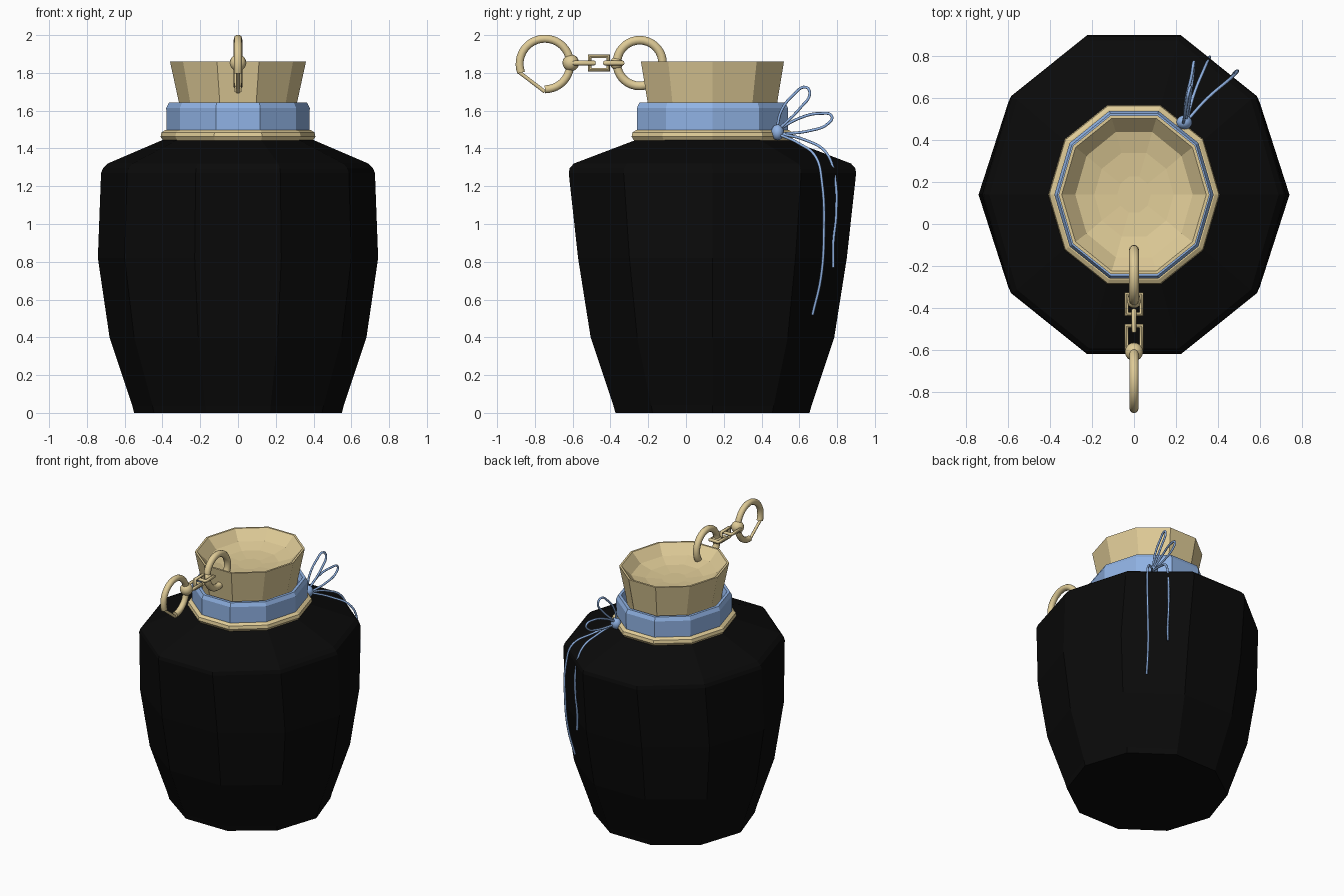
import bpy, bmesh, math
from mathutils import Vector

if "Cube" in bpy.data.objects:
    bpy.data.objects.remove(bpy.data.objects["Cube"])

CY = 0.14  # centre line of the jar in y


def material(name, rgb):
    m = bpy.data.materials.new(name)
    m.diffuse_color = (*rgb, 1)
    m.use_nodes = True
    m.node_tree.nodes["Principled BSDF"].inputs["Base Color"].default_value = m.diffuse_color
    return m


BLACK = material("black_glaze", (0.003, 0.003, 0.003))
GOLD = material("pale_gold", (0.74, 0.60, 0.31))
BLUE = material("blue_cloth", (0.28, 0.45, 0.78))


def lathe(name, rings, mat, closed=False):
    """Ten-sided shell through rings of (x radius, y radius, z)."""
    bm = bmesh.new()
    n = 10
    loops = []
    for rx, ry, z in rings:
        loops.append([bm.verts.new((rx * math.cos(math.tau * i / n),
                                    CY + ry * math.sin(math.tau * i / n), z))
                      for i in range(n)])
    pairs = list(zip(loops, loops[1:]))
    if closed:
        pairs.append((loops[-1], loops[0]))
    else:
        bm.faces.new(loops[0][::-1])
        bm.faces.new(loops[-1])
    for a, b in pairs:
        for i in range(n):
            j = (i + 1) % n
            bm.faces.new((a[i], a[j], b[j], b[i]))
    bmesh.ops.recalc_face_normals(bm, faces=bm.faces)
    me = bpy.data.meshes.new(name)
    bm.to_mesh(me)
    bm.free()
    me.materials.append(mat)
    ob = bpy.data.objects.new(name, me)
    bpy.context.collection.objects.link(ob)
    return ob


def tube(name, pts, radius, mat, cyclic=False, smooth_path=False, res=3):
    """Round tube along a path, turned into a mesh."""
    cu = bpy.data.curves.new(name, 'CURVE')
    cu.dimensions = '3D'
    cu.bevel_depth = radius
    cu.bevel_resolution = res
    cu.use_fill_caps = True
    if smooth_path:
        sp = cu.splines.new('BEZIER')
        sp.bezier_points.add(len(pts) - 1)
        for bp, p in zip(sp.bezier_points, pts):
            bp.co = p
            bp.handle_left_type = bp.handle_right_type = 'AUTO'
        sp.resolution_u = 6
    else:
        sp = cu.splines.new('POLY')
        sp.points.add(len(pts) - 1)
        for q, p in zip(sp.points, pts):
            q.co = (*p, 1)
    sp.use_cyclic_u = cyclic
    cu.materials.append(mat)
    ob = bpy.data.objects.new(name, cu)
    bpy.context.collection.objects.link(ob)
    bpy.ops.object.select_all(action='DESELECT')
    ob.select_set(True)
    bpy.context.view_layer.objects.active = ob
    bpy.ops.object.convert(target='MESH')
    bpy.ops.object.shade_smooth_by_angle(angle=math.radians(50))
    return ob


def ball(name, loc, r, mat, scale=(1, 1, 1)):
    bpy.ops.mesh.primitive_uv_sphere_add(segments=16, ring_count=10, radius=r, location=loc)
    ob = bpy.context.object
    ob.name = name
    ob.scale = scale
    ob.data.materials.append(mat)
    bpy.ops.object.shade_smooth_by_angle(angle=math.radians(40))


def arc(cy, cz, r, a0, a1, n):
    """Points on an arc in the x = 0 plane, angles in degrees from +y."""
    return [(0, cy + r * math.cos(math.radians(a0 + (a1 - a0) * i / n)),
             cz + r * math.sin(math.radians(a0 + (a1 - a0) * i / n))) for i in range(n + 1)]


# Jar body
lathe("jar_body", [(0.55, 0.54, 0), (0.56, 0.552, 0.04), (0.68, 0.678, 0.4),
                   (0.742, 0.748, 0.82), (0.725, 0.80, 1.27), (0.715, 0.795, 1.295),
                   (0.69, 0.772, 1.32), (0.41, 0.44, 1.44), (0.36, 0.38, 1.46)], BLACK)

# Gold collar, cloth band and stopper
lathe("gold_collar", [(0.36, 0.39, 1.44), (0.395, 0.435, 1.44), (0.41, 0.45, 1.462),
                      (0.405, 0.445, 1.485), (0.385, 0.425, 1.497), (0.36, 0.39, 1.497)],
      GOLD, closed=True)
lathe("cloth_band", [(0.34, 0.38, 1.49), (0.378, 0.42, 1.49), (0.38, 0.42, 1.615),
                     (0.366, 0.407, 1.642), (0.345, 0.385, 1.642), (0.33, 0.37, 1.60)],
      BLUE, closed=True)
lathe("stopper", [(0.29, 0.335, 1.48), (0.312, 0.36, 1.64), (0.36, 0.398, 1.86),
                  (0.345, 0.383, 1.86), (0.28, 0.315, 1.79), (0.19, 0.21, 1.765),
                  (0.08, 0.09, 1.755)], GOLD)

# Ring through the stopper wall
tube("stopper_ring", arc(-0.245, 1.852, 0.121, 0, 350, 35), 0.024, GOLD, cyclic=True)
ball("ring_bead", (0, -0.368, 1.85), 0.034, GOLD)

# Square chain links, alternately flat and upright
for i, (y0, y1, flat) in enumerate([(-0.43, -0.335, True), (-0.51, -0.412, False),
                                    (-0.592, -0.486, True)]):
    corners = [(y0, -0.035), (y1, -0.035), (y1, 0.035), (y0, 0.035)]
    pts = [(w, y, 1.852) if flat else (0, y, 1.852 + w) for y, w in corners]
    tube(f"chain_link_{i + 1}", pts, 0.013, GOLD, cyclic=True, res=2)

# Clasp with a straight gate
ball("clasp_bead", (0, -0.61, 1.853), 0.044, GOLD)
tube("clasp_hook", arc(-0.747, 1.847, 0.134, -90, 200, 32), 0.022, GOLD)
tube("clasp_gate", [(0, -0.885, 1.805), (0, -0.747, 1.70)], 0.010, GOLD)

# Bow: knot, two loops, two hanging tails
ball("bow_knot", (0.24, 0.485, 1.485), 0.038, BLUE, (1, 0.9, 1.1))
strands = {
    "bow_loop_upper": [(0.235, 0.48, 1.50), (0.24, 0.505, 1.60), (0.25, 0.57, 1.685),
                       (0.262, 0.635, 1.724), (0.27, 0.655, 1.69), (0.268, 0.61, 1.62),
                       (0.245, 0.49, 1.50)],
    "bow_loop_lower": [(0.24, 0.49, 1.50), (0.25, 0.60, 1.56), (0.275, 0.71, 1.585),
                       (0.285, 0.772, 1.57), (0.285, 0.75, 1.53), (0.275, 0.66, 1.495),
                       (0.25, 0.49, 1.475)],
    "bow_tail_long": [(0.25, 0.49, 1.475), (0.35, 0.60, 1.425), (0.455, 0.69, 1.35),
                      (0.487, 0.72, 1.22), (0.49, 0.73, 0.95), (0.475, 0.715, 0.72),
                      (0.45, 0.67, 0.52)],
    "bow_tail_short": [(0.25, 0.49, 1.48), (0.29, 0.63, 1.445), (0.335, 0.74, 1.38),
                       (0.357, 0.787, 1.25), (0.36, 0.795, 1.05), (0.355, 0.78, 0.90),
                       (0.355, 0.78, 0.77)],
}
for name, pts in strands.items():
    tube(name, pts, 0.0075, BLUE, smooth_path=True, res=2)
